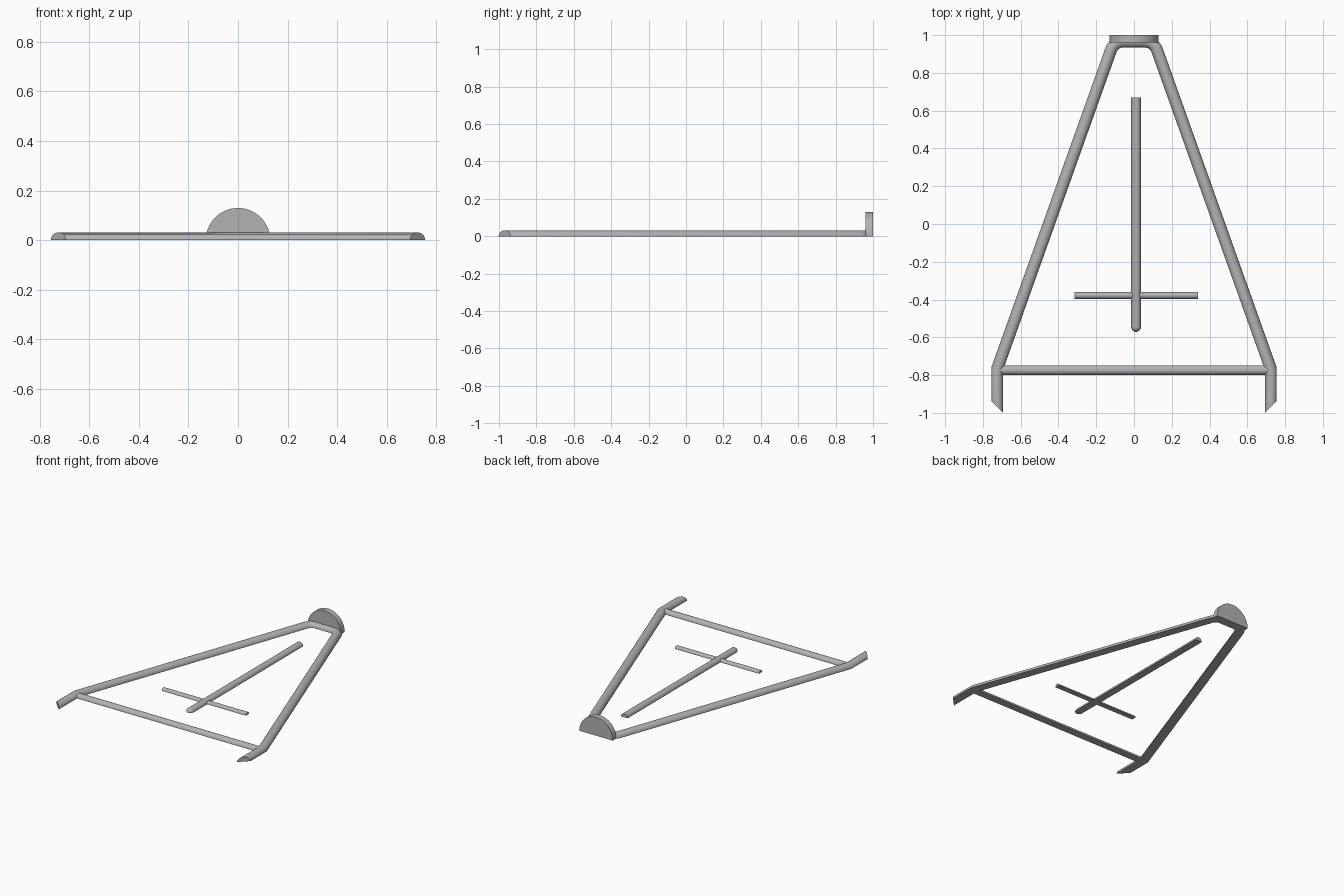
import bpy, bmesh, math
from mathutils import Vector

if "Cube" in bpy.data.objects:
    bpy.data.objects.remove(bpy.data.objects["Cube"])

grey = bpy.data.materials.new("grey")
grey.diffuse_color = (0.45, 0.45, 0.45, 1)
grey.use_nodes = True
grey.node_tree.nodes["Principled BSDF"].inputs["Base Color"].default_value = grey.diffuse_color


def finish(name, bm):
    bmesh.ops.remove_doubles(bm, verts=bm.verts, dist=1e-5)
    bmesh.ops.recalc_face_normals(bm, faces=bm.faces)
    mesh = bpy.data.meshes.new(name)
    bm.to_mesh(mesh)
    bm.free()
    mesh.materials.append(grey)
    obj = bpy.data.objects.new(name, mesh)
    bpy.context.collection.objects.link(obj)
    bpy.ops.object.select_all(action='DESELECT')
    obj.select_set(True)
    bpy.context.view_layer.objects.active = obj
    bpy.ops.object.shade_smooth_by_angle(angle=math.radians(35))
    return obj


def half_round(name, path, r, skew=0.0, round_start=False, sides=16):
    """Sweep a flat-bottomed half circle along a path on the ground, with mitred
    bends. skew slants both ends; round_start adds a domed first end."""
    pts = [Vector(p) for p in path]
    n = len(pts)
    stations = []                       # centre, sideways vector, radius
    for i, p in enumerate(pts):
        a = (p - pts[i - 1]).normalized() if i else None
        b = (pts[i + 1] - p).normalized() if i < n - 1 else None
        d0, d1 = a or b, b or a
        side = Vector((-d0.y - d1.y, d0.x + d1.x)).normalized()
        side /= side.dot(Vector((-d0.y, d0.x)))
        if i == 0:
            side -= d0 * skew
        if i == n - 1:
            side += d0 * skew
        stations.append((p, side, r))
    if round_start:
        p, side, _ = stations[0]
        d = (pts[1] - pts[0]).normalized()
        dome = [(p - d * r * math.cos(t), side, r * math.sin(t))
                for t in (math.pi / 2 * k / 8 for k in range(8))]
        dome[0] = (dome[0][0], side, r * 0.02)
        stations = dome + stations
    bm = bmesh.new()
    rings = []
    for p, side, rad in stations:
        ring = []
        for k in range(sides + 1):
            t = math.pi * k / sides
            q = p + side * rad * math.cos(t)
            ring.append(bm.verts.new((q.x, q.y, rad * math.sin(t))))
        rings.append(ring)
    for u, v in zip(rings, rings[1:]):
        for k in range(sides + 1):
            j = (k + 1) % (sides + 1)
            bm.faces.new((u[k], u[j], v[j], v[k]))
    bm.faces.new(rings[0])
    bm.faces.new(rings[-1])
    return finish(name, bm)


# Bent main frame: slanted feet, long sides and a filleted top
R = 0.0315
elbow, corner, bend = Vector((-0.724, -0.765)), Vector((-0.106, 0.966)), 0.07
d = (corner - elbow).normalized()
turn = math.atan2(d.y, d.x)
tangent = bend * math.tan(turn / 2)
cx, cy = corner.x + tangent, corner.y - bend
left = [(-0.724, -0.97), tuple(elbow)]
for k in range(9):
    t = math.pi / 2 + turn * (1 - k / 8)
    left.append((cx + bend * math.cos(t), cy + bend * math.sin(t)))
half_round("main_frame", left + [(-x, y) for x, y in reversed(left)], R, skew=-1.0)

# Straight bars
half_round("lower_crossbar", [(-0.71, -0.774), (0.71, -0.774)], 0.026)
half_round("centre_bar", [(0.011, -0.545), (0.011, 0.67)], 0.026, round_start=True)
half_round("short_crossbar", [(-0.316, -0.378), (0.338, -0.378)], 0.018)

# Upright half disc at the back
bm = bmesh.new()
arc = [(0.13 * math.cos(math.pi * k / 32), 0.13 * math.sin(math.pi * k / 32)) for k in range(33)]
front = bm.faces.new([bm.verts.new((x, 0.96, z)) for x, z in arc])
ext = bmesh.ops.extrude_face_region(bm, geom=[front], use_keep_orig=True)
bmesh.ops.translate(bm, vec=(0, 0.04, 0),
                    verts=[g for g in ext["geom"] if isinstance(g, bmesh.types.BMVert)])
finish("back_half_disc", bm)
